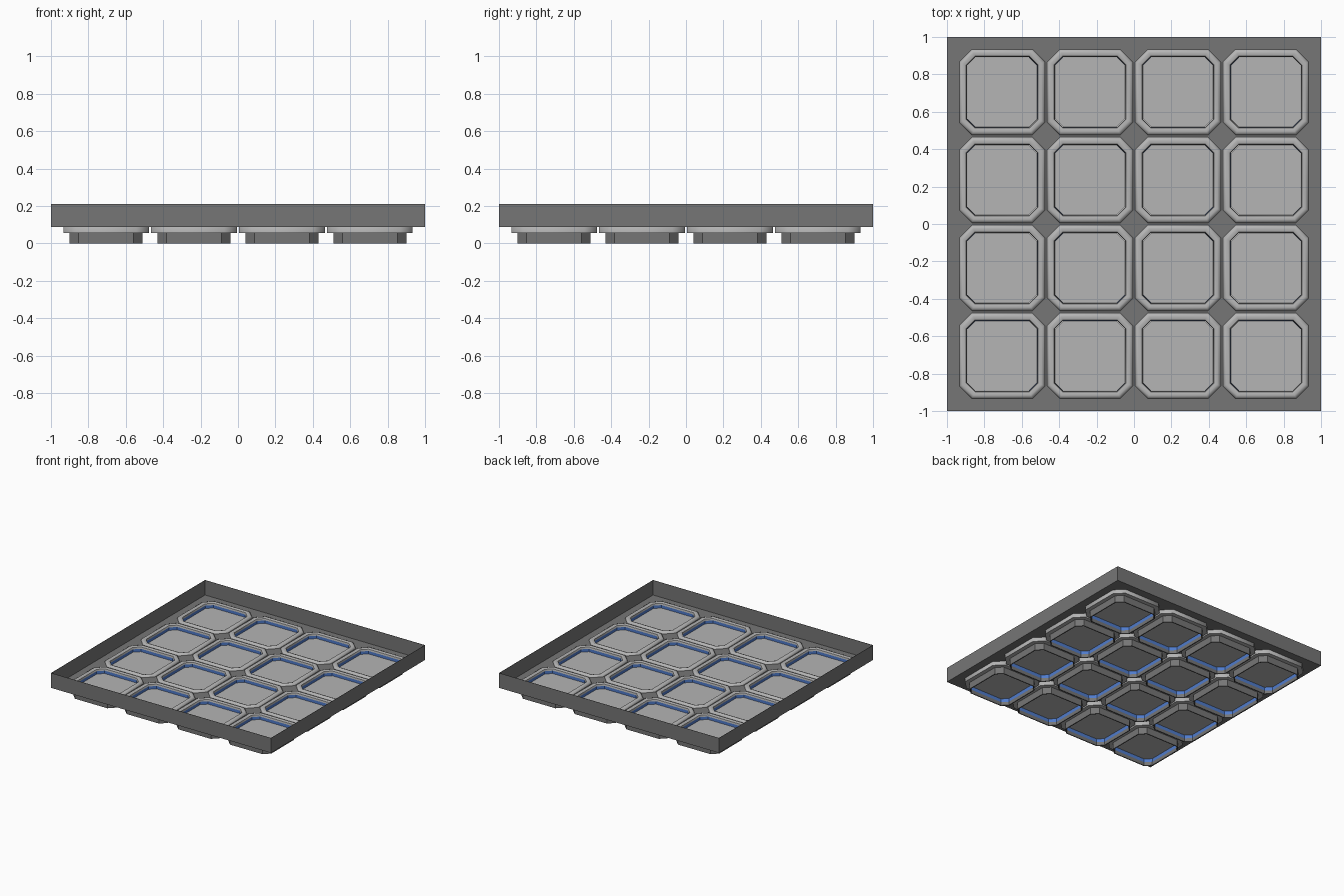
import bpy, bmesh, math

if "Cube" in bpy.data.objects:
    bpy.data.objects.remove(bpy.data.objects["Cube"])

PITCH = 0.47
FLOOR_Z = 0.088
CENTRES = [(i - 1.5) * PITCH for i in range(4)]


def material(name, rgb):
    m = bpy.data.materials.new(name)
    m.diffuse_color = (*rgb, 1)
    m.use_nodes = True
    m.node_tree.nodes["Principled BSDF"].inputs["Base Color"].default_value = m.diffuse_color
    return m


blue = material("blue_strip", (0.08, 0.2, 0.6))
grey = material("plain_grey", (0.46, 0.46, 0.46))
dark = material("dark_grey", (0.18, 0.18, 0.18))


def octagon(h):
    """Square of half-size h with cut corners, counter-clockwise."""
    c = 0.068 - 0.586 * (0.23 - h)
    k = h - c
    return [(h, -k), (h, k), (k, h), (-k, h), (-h, k), (-h, -k), (-k, -h), (k, -h)]


def finish(bm, name, mats):
    bmesh.ops.remove_doubles(bm, verts=bm.verts[:], dist=0.0005)
    me = bpy.data.meshes.new(name)
    bm.to_mesh(me)
    bm.free()
    for m in mats:
        me.materials.append(m)
    ob = bpy.data.objects.new(name, me)
    bpy.context.collection.objects.link(ob)
    return ob


def loft(bm, profile, mats, cx, cy, closed=True, caps=False):
    """Octagonal rings of (half-size, z) joined one to the next."""
    rings = [[bm.verts.new((cx + x, cy + y, z)) for x, y in octagon(h)] for h, z in profile]
    n = len(rings)
    for i in range(n if closed else n - 1):
        a, b = rings[i], rings[(i + 1) % n]
        for j in range(8):
            k = (j + 1) % 8
            f = bm.faces.new((a[j], a[k], b[k], b[j]))
            f.material_index = mats[i]
    if caps:
        bm.faces.new(rings[0][::-1])
        bm.faces.new(rings[-1])


# tray floor with an octagonal opening in every cell
bm = bmesh.new()
h = PITCH / 2
for cx in CENTRES:
    for cy in CENTRES:
        o = [bm.verts.new((cx + x, cy + y, FLOOR_Z)) for x, y in octagon(0.2)]
        q = [bm.verts.new((cx + x, cy + y, FLOOR_Z)) for x, y in ((h, -h), (h, h), (-h, h), (-h, -h))]
        for i in range(4):
            p = (i + 1) % 4
            bm.faces.new((q[i], q[p], o[2 * i + 1], o[2 * i]))
            bm.faces.new((q[p], o[(2 * i + 2) % 8], o[2 * i + 1]))
# tray border and thin walls
T = 0.998
prof = [(0.94, FLOOR_Z), (T, FLOOR_Z), (T, 0.21), (1, 0.21), (1, FLOOR_Z), (T, FLOOR_Z)]
sq = [[bm.verts.new((sx * r, sy * r, z)) for sx, sy in ((1, -1), (1, 1), (-1, 1), (-1, -1))] for r, z in prof]
for a, b in zip(sq, sq[1:]):
    for j in range(4):
        k = (j + 1) % 4
        bm.faces.new((a[k], a[j], b[j], b[k]))
finish(bm, "tray", [dark])

rims, cups, plates = bmesh.new(), bmesh.new(), bmesh.new()
for cx in CENTRES:
    for cy in CENTRES:
        # rounded rim sitting in the opening
        loft(rims, [(0.19, 0.055), (0.229, 0.055), (0.229, 0.09), (0.222, 0.100),
                    (0.21, 0.104), (0.192, 0.098), (0.188, 0.08)], [0] * 7, cx, cy)
        # hanging cup wall, blue on the inside next to the plate
        loft(cups, [(0.187, 0.028), (0.187, 0.0), (0.195, 0.0), (0.195, 0.055),
                    (0.1885, 0.056), (0.1875, 0.085)], [0, 0, 0, 0, 1, 1], cx, cy)
        # recessed plate
        loft(plates, [(0.1865, 0.056), (0.1865, 0.062)], [0], cx, cy, closed=False, caps=True)

rim = finish(rims, "panel_rims", [grey])
finish(cups, "panel_cups", [dark, blue])
finish(plates, "panel_plates", [grey])

bpy.ops.object.select_all(action='DESELECT')
rim.select_set(True)
bpy.context.view_layer.objects.active = rim
bpy.ops.object.shade_smooth_by_angle(angle=math.radians(50))
